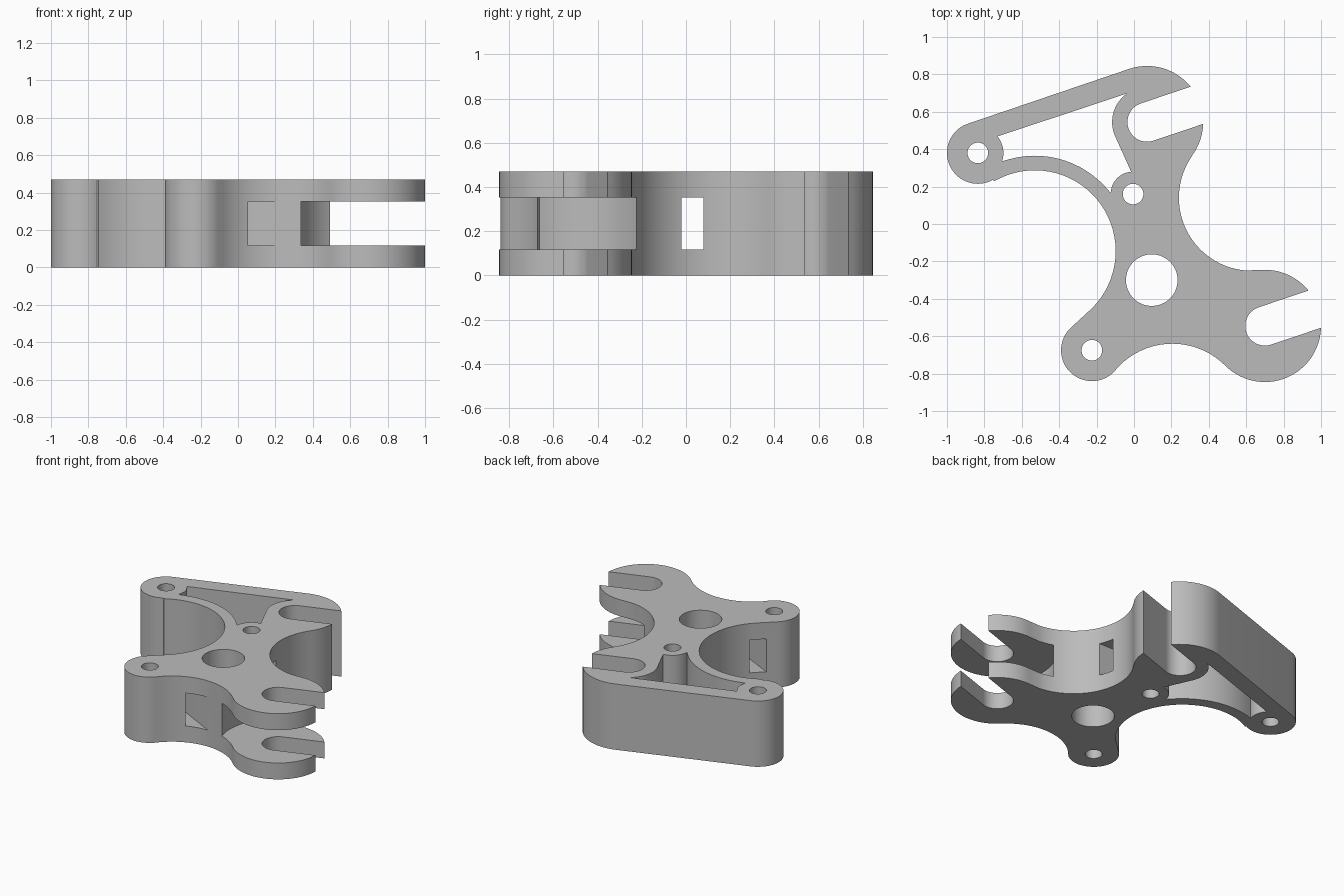
import bpy, bmesh
from math import sin, cos, radians, ceil

if "Cube" in bpy.data.objects:
    bpy.data.objects.remove(bpy.data.objects["Cube"])

HEIGHT = 0.47
GAP_LOW, GAP_HIGH = 0.117, 0.352

# Pivot centres
UPPER_JAW = (0.07, 0.545)
LOWER_JAW = (0.70, -0.545)
ARM_END = (-0.835, 0.38)
FOOT = (-0.225, -0.675)
BACK_PIN = (-0.005, 0.16)
HUB = (0.095, -0.30)
LEFT_SCOOP = (-0.53, -0.145)
RIGHT_SCOOP = (0.63, 0.14)
FRONT_SCOOP = (0.205, -1.04)

metal = bpy.data.materials.new("light grey")
metal.use_nodes = True
grey = (0.5, 0.5, 0.5, 1)
metal.diffuse_color = grey
metal.node_tree.nodes["Principled BSDF"].inputs["Base Color"].default_value = grey


def arc(centre, radius, start, end):
    """Points along an arc, angles in degrees."""
    steps = max(3, ceil(abs(end - start) / 5))
    angles = [radians(start + (end - start) * i / steps) for i in range(steps + 1)]
    return [(centre[0] + radius * cos(a), centre[1] + radius * sin(a)) for a in angles]


def circle(centre, radius):
    return arc(centre, radius, 0, 360)[:-1]


def prism(name, points, low, high):
    """Extrude a flat outline between two heights."""
    bm = bmesh.new()
    base = [bm.verts.new((x, y, low)) for x, y in points]
    bmesh.ops.remove_doubles(bm, verts=base, dist=0.004)
    loop = [v for v in base if v.is_valid]
    face = bm.faces.new(loop)
    new = bmesh.ops.extrude_face_region(bm, geom=[face])["geom"]
    bmesh.ops.translate(bm, vec=(0, 0, high - low),
                        verts=[g for g in new if isinstance(g, bmesh.types.BMVert)])
    bmesh.ops.recalc_face_normals(bm, faces=bm.faces)
    mesh = bpy.data.meshes.new(name)
    bm.to_mesh(mesh)
    bm.free()
    mesh.materials.append(metal)
    obj = bpy.data.objects.new(name, mesh)
    bpy.context.collection.objects.link(obj)
    return obj


def cut(body, name, points, low=-0.1, high=HEIGHT + 0.1):
    """Subtract a prism from the body."""
    cutter = prism(name, points, low, high)
    mod = body.modifiers.new(name, 'BOOLEAN')
    mod.operation = 'DIFFERENCE'
    mod.solver = 'EXACT'
    mod.object = cutter
    bpy.context.view_layer.objects.active = body
    bpy.ops.object.modifier_apply(modifier=name)
    bpy.data.objects.remove(cutter)


def jaw_slot(centre):
    return arc(centre, 0.105, -71.4, -251.4)


# Plate outline, counter-clockwise from the upper jaw tip
outline = (
    arc(UPPER_JAW, 0.30, 39.1, 108.6)
    + arc(ARM_END, 0.165, 108.6, 299)
    + arc(LEFT_SCOOP, 0.432, 120, -45)
    + arc(FOOT, 0.165, 135, 315)
    + arc(FRONT_SCOOP, 0.40, 135, 45)
    + arc(LOWER_JAW, 0.30, 225, 358.1)
    + jaw_slot(LOWER_JAW)
    + arc(LOWER_JAW, 0.30, 39.1, 95.8)
    + arc(RIGHT_SCOOP, 0.39, 264.2, 144.1)
    + arc(UPPER_JAW, 0.30, -35.9, -1.9)
    + jaw_slot(UPPER_JAW)
)
body = prism("bracket_body", outline, 0, HEIGHT)

# Open pocket behind the long arm
pocket = (
    arc(UPPER_JAW, 0.187, 125, 207)
    + arc(BACK_PIN, 0.12, 95, 177)
    + arc(LEFT_SCOOP, 0.51, 37.5, 110)
    + arc(ARM_END, 0.137, -19, 40)
)
cut(body, "arm_pocket", pocket)

# Round holes
cut(body, "hub_hole", circle(HUB, 0.138))
for name, centre in (("arm", ARM_END), ("foot", FOOT), ("pin", BACK_PIN)):
    cut(body, name + "_hole", circle(centre, 0.055))

# Round clearance that splits the lower jaw into two plates
cut(body, "jaw_clearance", circle(LOWER_JAW, 0.383), GAP_LOW, GAP_HIGH)

# Strap tunnels: one straight across, one slanted beside the foot
cut(body, "cross_tunnel", [(-0.4, -0.02), (0.4, -0.02), (0.4, 0.08), (-0.4, 0.08)],
    GAP_LOW, GAP_HIGH)
cut(body, "slanted_tunnel",
    [(-0.38, -0.334), (-0.43, -0.43), (0.20, -0.744), (0.25, -0.661)],
    GAP_LOW, GAP_HIGH)

# Smooth curves with sharp rims
bpy.ops.object.select_all(action='DESELECT')
body.select_set(True)
bpy.context.view_layer.objects.active = body
bpy.ops.object.shade_smooth_by_angle(angle=radians(30))
